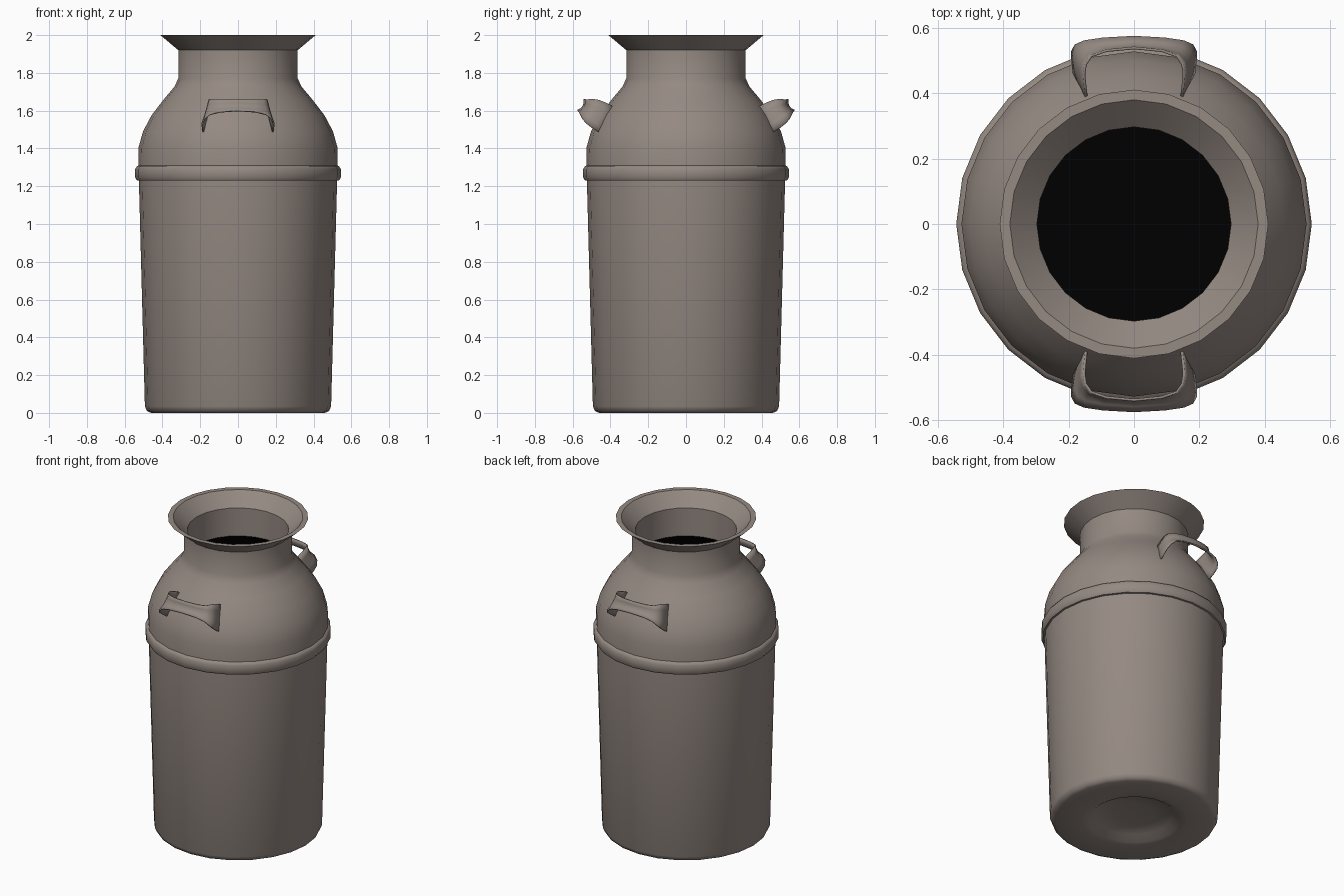
import bpy
import bmesh
import math
from mathutils import Vector

cube = bpy.data.objects.get("Cube")
if cube:
    bpy.data.objects.remove(cube, do_unlink=True)

SIDES = 24


def make_material(name, color):
    mat = bpy.data.materials.new(name)
    mat.use_nodes = True
    mat.diffuse_color = (*color, 1)
    bsdf = next(n for n in mat.node_tree.nodes if n.type == 'BSDF_PRINCIPLED')
    bsdf.inputs["Base Color"].default_value = (*color, 1)
    return mat


metal = make_material("warm grey metal", (0.30, 0.252, 0.225))
dark = make_material("black inside", (0, 0, 0))


def finish(name, bm, mat, angle):
    mesh = bpy.data.meshes.new(name)
    bm.to_mesh(mesh)
    bm.free()
    obj = bpy.data.objects.new(name, mesh)
    bpy.context.collection.objects.link(obj)
    mesh.materials.append(mat)
    bpy.ops.object.select_all(action='DESELECT')
    obj.select_set(True)
    bpy.context.view_layer.objects.active = obj
    bpy.ops.object.shade_smooth_by_angle(angle=math.radians(angle))
    return obj


def lathe(name, profile, mat, inward=False):
    """Turn a radius/height profile around the z axis."""
    bm = bmesh.new()
    verts = [bm.verts.new((r, 0, z)) for r, z in profile]
    edges = [bm.edges.new(pair) for pair in zip(verts, verts[1:])]
    bmesh.ops.spin(bm, geom=verts + edges, cent=(0, 0, 0), axis=(0, 0, 1),
                   angle=math.tau, steps=SIDES)
    bmesh.ops.remove_doubles(bm, verts=bm.verts, dist=0.0005)
    bmesh.ops.recalc_face_normals(bm, faces=bm.faces)
    if inward:
        bmesh.ops.reverse_faces(bm, faces=bm.faces)
    return finish(name, bm, mat, 42)


# Can: recessed base, tapered wall, rounded shoulder, neck and flared lip
lathe("can_body", [
    (0, 0.048), (0.12, 0.045), (0.225, 0.033), (0.265, 0.004), (0.31, 0),
    (0.46, 0), (0.482, 0.01), (0.493, 0.035), (0.525, 1.24), (0.528, 1.40),
    (0.503, 1.49), (0.458, 1.575), (0.393, 1.66), (0.338, 1.725),
    (0.316, 1.77), (0.316, 1.92), (0.411, 2.0), (0.38, 2.0), (0.297, 1.92),
    (0.297, 1.74),
], metal)

# Raised band between wall and shoulder
lathe("band", [
    (0.518, 1.228), (0.535, 1.231), (0.544, 1.245), (0.544, 1.292),
    (0.535, 1.306), (0.518, 1.312),
], metal)

# Black hollow inside, open to the neck
lathe("black_lining", [
    (0, 0.06), (0.47, 0.06), (0.505, 1.24), (0.508, 1.40), (0.485, 1.48),
    (0.44, 1.56), (0.375, 1.645), (0.32, 1.71), (0.297, 1.74),
], dark, inward=True)


# Strap handles: stations are sideways offset, distance out, half width
half = [(0.163, -0.03, 0.078), (0.169, 0.03, 0.075), (0.171, 0.065, 0.070),
        (0.163, 0.094, 0.060), (0.141, 0.115, 0.046), (0.09, 0.129, 0.038)]
stations = half + [(0, 0.137, 0.035)] + [(-x, d, w) for x, d, w in half[::-1]]


def handle(name, side):
    out = Vector((0, 0.87 * side, 0.5))
    up = Vector((0, -0.5 * side, 0.87))
    base = Vector((0, 0.425 * side, 1.555))
    bm = bmesh.new()
    rows = []
    for x, d, w in stations:
        row = []
        for k in (-1, -0.5, 0, 0.5, 1):
            curl = 0.014 * k * k
            lean = 1 - 1.5 * k * w
            p = base + out * (d + curl) + up * (k * w)
            p.x = x * lean
            row.append(bm.verts.new(p))
        rows.append(row)
    for a, b in zip(rows, rows[1:]):
        for i in range(len(a) - 1):
            bm.faces.new((a[i], a[i + 1], b[i + 1], b[i]))
    bmesh.ops.recalc_face_normals(bm, faces=bm.faces)
    obj = finish(name, bm, metal, 50)
    solid = obj.modifiers.new("thickness", 'SOLIDIFY')
    solid.thickness = 0.008
    solid.offset = 0


handle("front_handle", -1)
handle("back_handle", 1)
